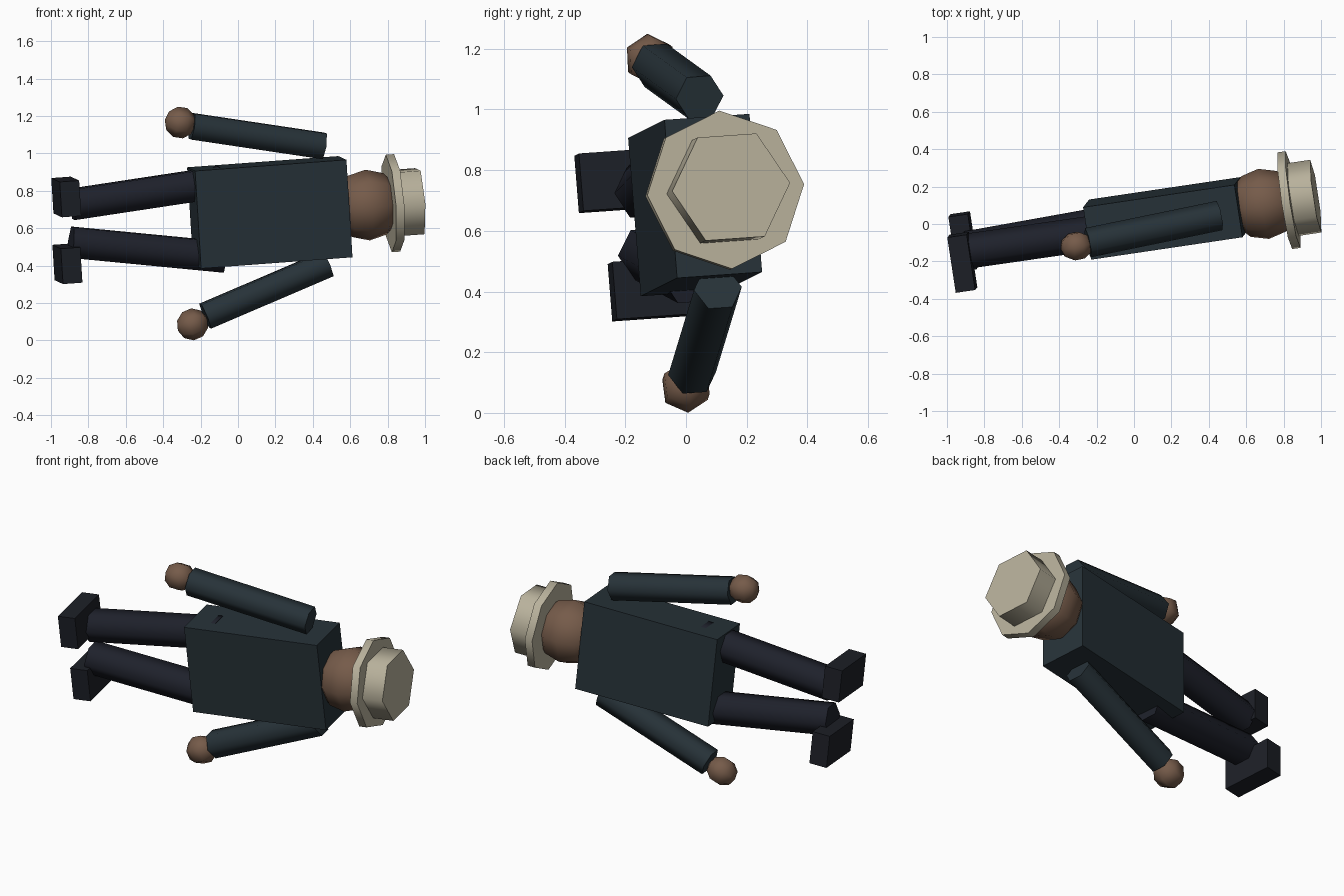
import bpy, bmesh
from math import radians, atan2
from mathutils import Vector, Matrix

if "Cube" in bpy.data.objects:
    bpy.data.objects.remove(bpy.data.objects["Cube"])

# Body frame: U points to the head, B to the back, W across the shoulders
U = Vector((0.81, 0.12, 0.06)).normalized()
B = Vector((-0.14, 0.985, 0.07))
B = (B - U * B.dot(U)).normalized()
CENTRE = Vector((0.17, 0.03, 0.685))


def material(name, rgb):
    m = bpy.data.materials.new(name)
    m.diffuse_color = (*rgb, 1)
    m.use_nodes = True
    m.node_tree.nodes["Principled BSDF"].inputs["Base Color"].default_value = m.diffuse_color
    return m


COAT = material("coat_cloth", (0.020, 0.032, 0.040))
TROUSER = material("trouser_cloth", (0.013, 0.015, 0.024))
SHOE = material("shoe_leather", (0.012, 0.014, 0.020))
SKIN = material("skin", (0.18, 0.105, 0.068))
FELT = material("hat_felt", (0.48, 0.44, 0.33))


def frame(pos, axis=U):
    z = axis.normalized()
    y = (B - z * B.dot(z)).normalized()
    m = Matrix((y.cross(z), y, z)).transposed().to_4x4()
    return Matrix.Translation(pos) @ m


def finish(bm, name, mat, matrix, smooth=True):
    bm.transform(matrix)
    bmesh.ops.recalc_face_normals(bm, faces=bm.faces)
    me = bpy.data.meshes.new(name)
    bm.to_mesh(me)
    bm.free()
    me.materials.append(mat)
    ob = bpy.data.objects.new(name, me)
    bpy.context.collection.objects.link(ob)
    if smooth:
        bpy.ops.object.select_all(action='DESELECT')
        ob.select_set(True)
        bpy.context.view_layer.objects.active = ob
        bpy.ops.object.shade_smooth_by_angle(angle=radians(65))


def box(name, mat, pos, size):
    bm = bmesh.new()
    bmesh.ops.create_cube(bm, size=1)
    finish(bm, name, mat, frame(Vector(pos)) @ Matrix.Diagonal((*size, 1)), False)


def rod(name, mat, a, b, r, sides=6):
    a, b = Vector(a), Vector(b)
    bm = bmesh.new()
    bmesh.ops.create_cone(bm, cap_ends=True, segments=sides, radius1=r, radius2=r,
                          depth=(a - b).length)
    finish(bm, name, mat, frame((a + b) / 2, a - b))


def ball(name, mat, pos, r, segs, rings, axis=U):
    bm = bmesh.new()
    bmesh.ops.create_uvsphere(bm, u_segments=segs, v_segments=rings, radius=r)
    v = max(bm.verts, key=lambda p: p.co.xy.length).co
    turn = Matrix.Rotation(-atan2(v.y, v.x), 4, 'Z')
    finish(bm, name, mat, frame(Vector(pos), axis) @ turn)


# Torso, head and hat
box("torso", COAT, CENTRE, (0.524, 0.284, 0.82))
ball("head", SKIN, CENTRE + U * 0.53, 0.19, 8, 6)
rod("hat_brim", FELT, CENTRE + U * 0.69, CENTRE + U * 0.645, 0.262, 8)
rod("hat_crown", FELT, CENTRE + U * 0.813, CENTRE + U * 0.68, 0.197)

# Arms and hands: shoulder, wrist, hand centre
arms = {
    "right": ((0.457, 0.045, 1.04), (-0.247, -0.1, 1.145), (-0.308, -0.118, 1.165)),
    "left": ((0.48, 0.105, 0.41), (-0.175, 0.02, 0.13), (-0.243, 0.0, 0.086)),
}
for side, (shoulder, wrist, hand) in arms.items():
    rod(side + "_arm", COAT, shoulder, wrist, 0.08)
    ball(side + "_hand", SKIN, hand, 0.086, 6, 5, Vector(shoulder) - Vector(wrist))

# Legs and shoes: hip, ankle, shoe centre
legs = {
    "right": ((-0.09, -0.03, 0.848), (-0.89, -0.145, 0.727), (-0.918, -0.205, 0.767)),
    "left": ((-0.075, 0.015, 0.446), (-0.893, -0.132, 0.525), (-0.912, -0.095, 0.41)),
}
for side, (hip, ankle, shoe) in legs.items():
    rod(side + "_leg", TROUSER, hip, ankle, 0.094)
    box(side + "_shoe", SHOE, shoe, (0.19, 0.3, 0.105))
